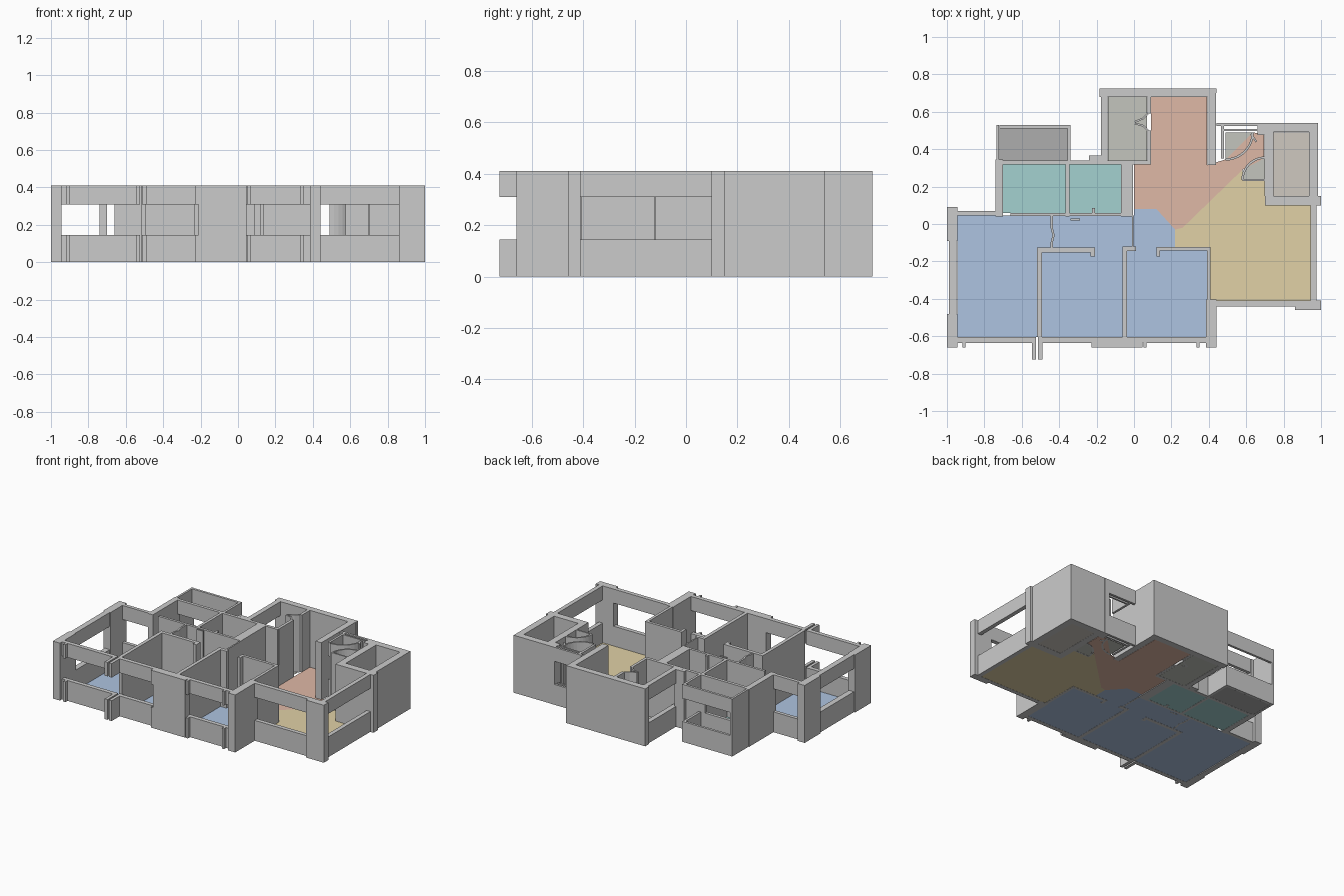
import bpy, bmesh, math
from mathutils import Vector

if "Cube" in bpy.data.objects:
    bpy.data.objects.remove(bpy.data.objects["Cube"])

H, SILL, HEAD = 0.41, 0.145, 0.31


def prism(name, pts, z0=0, z1=H, color=None):
    """Extrude a flat outline from z0 to z1."""
    bm = bmesh.new()
    face = bm.faces.new([bm.verts.new((p[0], p[1], z0)) for p in pts])
    ext = bmesh.ops.extrude_face_region(bm, geom=[face])
    bmesh.ops.translate(bm, vec=(0, 0, z1 - z0),
                        verts=[g for g in ext["geom"] if isinstance(g, bmesh.types.BMVert)])
    bmesh.ops.recalc_face_normals(bm, faces=bm.faces)
    me = bpy.data.meshes.new(name)
    bm.to_mesh(me)
    bm.free()
    ob = bpy.data.objects.new(name, me)
    bpy.context.collection.objects.link(ob)
    if color:
        mat = bpy.data.materials.new(name)
        mat.diffuse_color = (*color, 1)
        mat.use_nodes = True
        mat.node_tree.nodes["Principled BSDF"].inputs["Base Color"].default_value = mat.diffuse_color
        me.materials.append(mat)


def rect(x0, x1, y0, y1):
    return [(x0, y0), (x1, y0), (x1, y1), (x0, y1)]


def outline(path, t):
    """Outline of a wall of thickness t along a centre line, with mitred corners."""
    p = [Vector(q) for q in path]
    dirs = [(b - a).normalized() for a, b in zip(p, p[1:])]
    left, right = [], []
    for i, q in enumerate(p):
        d0, d1 = dirs[max(i - 1, 0)], dirs[min(i, len(dirs) - 1)]
        m = (d0 + d1).normalized()
        off = Vector((-m.y, m.x)) * (t / 2 / m.dot(d1))
        left.append(q + off)
        right.append(q - off)
    return left + right[::-1]


def wall(name, t, *path):
    prism(name, outline(path, t))


def window(name, t, *path):
    """Low wall and lintel with an open band between."""
    o = outline(path, t)
    prism(name + "_sill", o, 0, SILL)
    prism(name + "_lintel", o, HEAD, H)


def pier(name, *r):
    prism(name, rect(*r))


def floor(name, pts, color):
    prism(name, pts, 0.001, 0.004, color)


def arc(cx, cy, r, start, n=10):
    """Quarter circle points."""
    angles = [math.radians(start + 90 * i / n) for i in range(n + 1)]
    return [(cx + r * math.cos(a), cy + r * math.sin(a)) for a in angles]


# Main floors, sharing corner points
a, b, c = (0.12, 0.08), (0.22, -0.03), (0.22, -0.125)
d, e = (0.58, 0.29), (0.26, -0.02)
floor("bedroom_floor", [(-0.945, -0.605), (0.39, -0.605), (0.39, -0.125), c, b, a,
                        (0, 0.08), (0, 0.045), (-0.945, 0.045)], (0.42, 0.55, 0.75))
floor("living_floor", [(0.41, -0.41), (0.945, -0.41), (0.945, 0.1), (0.7, 0.1), (0.7, 0.235),
                       (0.58, 0.235), d, e, b, c, (0.41, -0.125)], (0.75, 0.64, 0.38))
floor("hall_floor", [(0, 0.08), a, b, e, d, (0.695, 0.35), (0.695, 0.48), (0.635, 0.49),
                     (0.49, 0.345), (0.39, 0.315), (0.39, 0.685), (0.09, 0.685),
                     (0.09, 0.325), (0, 0.325)], (0.74, 0.48, 0.38))

# Small room floors
for x0, x1, side in ((-0.7, -0.365, "left"), (-0.345, -0.07, "right")):
    floor("bath_floor_" + side, rect(x0, x1, 0.06, 0.32), (0.37, 0.64, 0.63))
floor("utility_floor", rect(-0.14, 0.07, 0.34, 0.68), (0.55, 0.56, 0.51))
floor("balcony_floor", rect(-0.72, -0.355, 0.34, 0.51), (0.42, 0.42, 0.42))
floor("shaft_floor", rect(0.745, 0.935, 0.15, 0.49), (0.62, 0.58, 0.53))

# Quarter-round closets: floor and curved panel
for name, x, y, r, s in (("entry", 0.49, 0.49, 0.145, 270), ("side", 0.7, 0.235, 0.12, 90)):
    floor(name + "_closet_floor", [(x, y)] + arc(x, y, r, s), (0.55, 0.56, 0.51))
    wall(name + "_curved_panel", 0.012, *arc(x, y, r, s))
wall("side_closet_front", 0.01, (0.58, 0.235), (0.7, 0.235))
wall("entry_door_leaf", 0.01, (0.625, 0.48), (0.655, 0.44))

# Front facade
for name, x0, x1 in (("left", -0.945, -0.545), ("middle", -0.49, -0.225), ("right", 0.045, 0.385)):
    window("front_%s_window" % name, 0.03, (x0, -0.62), (x1, -0.62))
for i, x in enumerate((-0.91, -0.218, 0.058, 0.343)):
    window("front_bracket_%d" % i, 0.016, (x, -0.66), (x, -0.605))
for i, x in enumerate((-0.534, -0.501)):
    window("front_fin_%d" % i, 0.022, (x, -0.725), (x, -0.605))
pier("front_middle_pier", -0.21, 0.045, -0.66, -0.605)
pier("front_right_pier", 0.385, 0.44, -0.66, -0.405)

# Left side
pier("left_front_pier", -1, -0.945, -0.66, -0.48)
pier("left_back_pier", -1, -0.945, -0.09, 0.09)
window("left_window", 0.04, (-0.97, -0.48), (-0.97, -0.09))
window("left_back_window", 0.025, (-0.945, 0.058), (-0.74, 0.058))

# Living room windows and corner
window("living_front_window", 0.03, (0.44, -0.425), (0.86, -0.425))
window("living_right_window", 0.03, (0.96, -0.41), (0.96, 0.1))
pier("living_corner_pier", 0.86, 1, -0.46, -0.41)

# Bedroom partitions and the corridor
wall("left_divider", 0.025, (-0.505, -0.605), (-0.505, -0.139), (-0.22, -0.139), (-0.22, -0.175))
wall("right_divider", 0.025, (-0.05, -0.605), (-0.05, -0.132), (0.01, -0.132))
wall("right_bedroom_wall", 0.02, (0.13, -0.175), (0.13, -0.132), (0.4, -0.132), (0.4, -0.41))
wall("corridor_panel", 0.01, (-0.007, -0.12), (-0.007, 0.045))
wall("left_bedroom_door", 0.012, (-0.44, -0.125), (-0.44, -0.1), (-0.43, -0.06),
     (-0.44, -0.02), (-0.44, 0.05))
wall("corridor_jamb", 0.01, (-0.34, 0.025), (-0.29, 0.025))

# Bathrooms
pier("bath_left_wall", -0.74, -0.7, 0.04, 0.345)
pier("bath_right_wall", -0.07, -0.005, 0.04, 0.335)
wall("bath_divider", 0.02, (-0.355, 0.04), (-0.355, 0.335))
wall("bath_front_wall", 0.018, (-0.66, 0.051), (-0.07, 0.051))
wall("bath_door_jamb", 0.015, (-0.217, 0.05), (-0.217, 0.085))
wall("bath_back_wall", 0.022, (-0.39, 0.329), (0.09, 0.329))
window("bath_back_window", 0.022, (-0.7, 0.329), (-0.39, 0.329))
wall("bath_back_step", 0.025, (-0.24, 0.353), (-0.165, 0.353))

# Balcony
wall("balcony_left_wall", 0.015, (-0.728, 0.34), (-0.728, 0.53))
window("balcony_rail", 0.017, (-0.72, 0.52), (-0.348, 0.52), (-0.348, 0.34))

# Utility room, folding door and hall
wall("hall_outer_wall", 0.045, (-0.185, 0.702), (0.415, 0.702), (0.415, 0.315))
pier("hall_back_tip", 0.43, 0.44, 0.7, 0.725)
window("utility_window", 0.035, (-0.158, 0.34), (-0.158, 0.68))
for name, y0, y1, s in (("front", 0.33, 0.5, -1), ("back", 0.59, 0.68, 1)):
    wall("utility_partition_" + name, 0.02, (0.082, y0), (0.082, y1))
    wall("folding_door_" + name, 0.01, (0.075, 0.545 + s * 0.045), (0.05, 0.545 + s * 0.02),
         (0.005, 0.542 + s * 0.004))

# Entry bay
window("entry_back_window", 0.016, (0.44, 0.532), (0.7, 0.532))
window("entry_inner_window", 0.012, (0.48, 0.503), (0.66, 0.503))
window("entry_left_window", 0.016, (0.473, 0.35), (0.473, 0.53))
pier("entry_right_post", 0.66, 0.7, 0.475, 0.54)

# Shaft enclosure
pier("shaft_front_wall", 0.7, 1, 0.1, 0.15)
wall("shaft_walls", 0.048, (0.723, 0.15), (0.723, 0.515), (0.96, 0.515), (0.96, 0.15))
